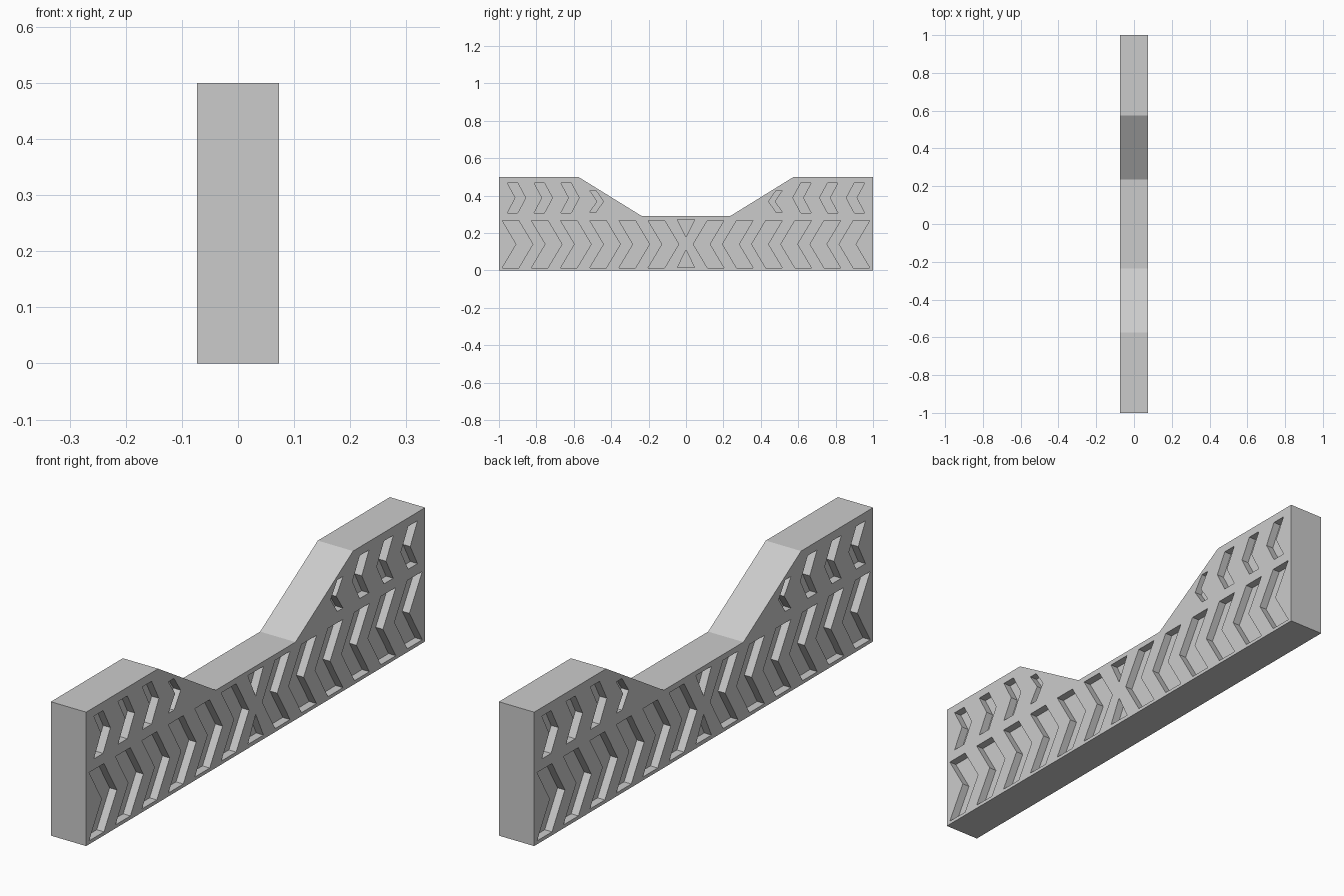
import bpy
import bmesh

if "Cube" in bpy.data.objects:
    bpy.data.objects.remove(bpy.data.objects["Cube"])

HALF = 0.073     # half thickness of the slab
DEPTH = 0.03     # depth of the tread recesses


def prism(bm, pts, x0, x1):
    """Extrude a (y, z) outline along x from x0 to x1."""
    a = [bm.verts.new((x0, y, z)) for y, z in pts]
    b = [bm.verts.new((x1, y, z)) for y, z in pts]
    bm.faces.new(a)
    bm.faces.new(b[::-1])
    n = len(pts)
    for i in range(n):
        bm.faces.new((a[i], b[i], b[(i + 1) % n], a[(i + 1) % n]))


def make_object(name, bm):
    bmesh.ops.recalc_face_normals(bm, faces=bm.faces[:])
    me = bpy.data.meshes.new(name)
    bm.to_mesh(me)
    bm.free()
    ob = bpy.data.objects.new(name, me)
    bpy.context.collection.objects.link(ob)
    return ob


def recess(bm, pts):
    """Cutter on both broad sides of the slab."""
    for s in (-1, 1):
        prism(bm, pts, s * (HALF - DEPTH), s * (HALF + 0.05))


def chevron(bm, y, width, lean, z0, z1):
    """Arrow pointing to the middle, mirrored to the other half."""
    zm = (z0 + z1) / 2
    pts = [(y, z1), (y + width, z1), (y + width + lean, zm),
           (y + width, z0), (y, z0), (y + lean, zm)]
    recess(bm, pts)
    recess(bm, [(-py, pz) for py, pz in pts])


# Slab with a dipped top
bm = bmesh.new()
half = [(1, 0), (1, 0.5), (0.575, 0.5), (0.235, 0.29)]
prism(bm, half + [(-y, z) for y, z in reversed(half)], -HALF, HALF)
slab = make_object("barrier_slab", bm)

# Recess cutters: big lower row, small upper row, middle triangles
bm = bmesh.new()
for i in range(6):
    chevron(bm, -0.983 + 0.156 * i, 0.088, 0.076, 0.013, 0.268)
for i in range(3):
    chevron(bm, -0.955 + 0.143 * i, 0.055, 0.043, 0.308, 0.468)
chevron(bm, -0.515, 0.033, 0.04, 0.31, 0.428)
recess(bm, [(-0.046, 0.272), (0.046, 0.272), (0, 0.178)])
recess(bm, [(-0.046, 0.015), (0.046, 0.015), (0, 0.11)])
cutter = make_object("recess_cutter", bm)
cutter.hide_render = True

# Cut the recesses and remove the cutter
mod = slab.modifiers.new("recesses", 'BOOLEAN')
mod.operation = 'DIFFERENCE'
mod.solver = 'EXACT'
mod.object = cutter
bpy.context.view_layer.objects.active = slab
slab.select_set(True)
bpy.ops.object.modifier_apply(modifier=mod.name)
bpy.data.objects.remove(cutter, do_unlink=True)
